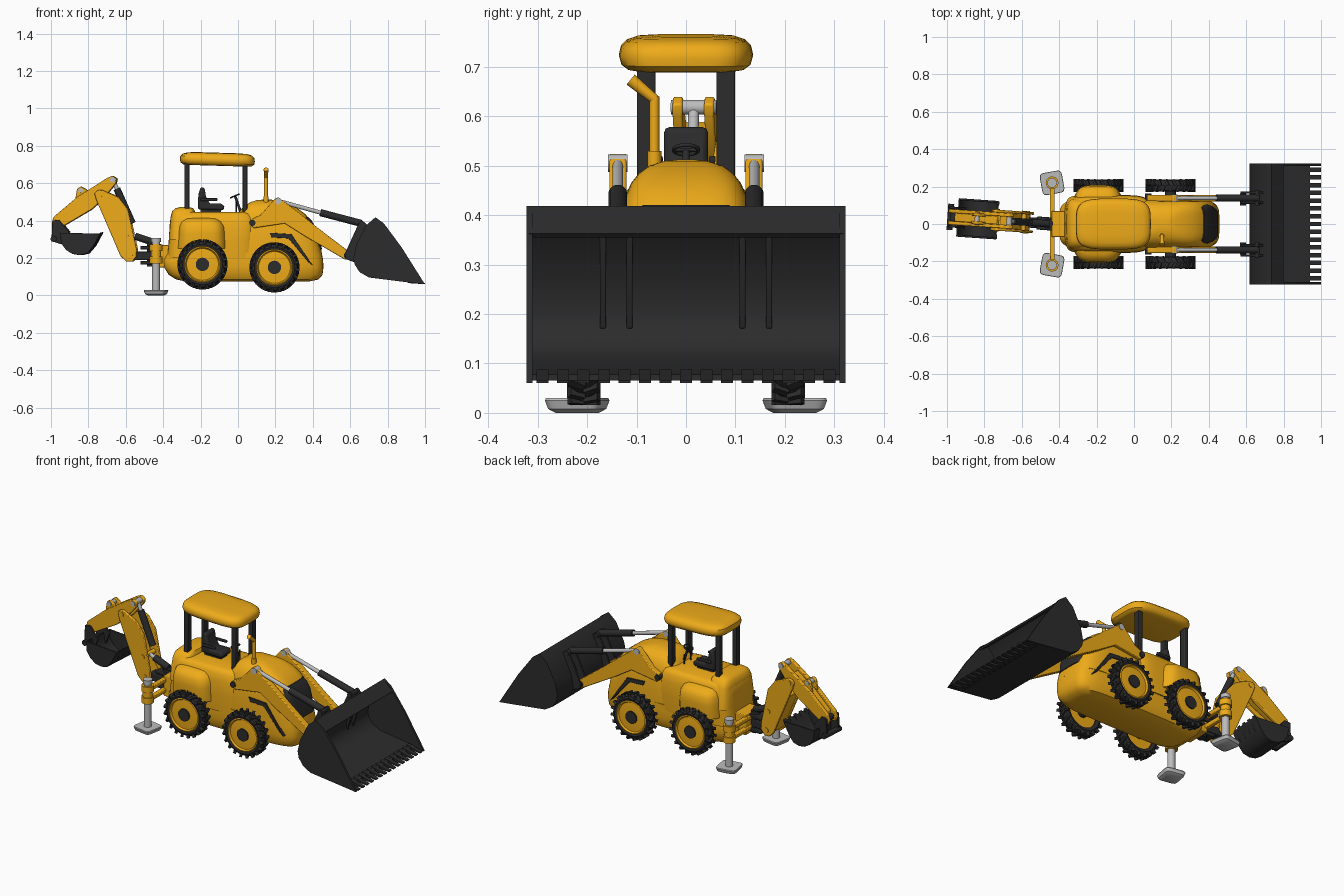
import bpy, bmesh, math
from mathutils import Vector, Matrix


def material(name, c):
    m = bpy.data.materials.new(name)
    m.diffuse_color = (*c, 1)
    return m


YEL = material("yellow paint", (0.86, 0.41, 0.01))
DARK = material("dark rubber", (0.025, 0.025, 0.025))
GREY = material("steel", (0.5, 0.5, 0.5))
SWING = (Matrix.Translation((-0.44, 0, 0)) @ Matrix.Rotation(math.radians(-4), 4, 'Z')
         @ Matrix.Translation((0.44, 0, 0)))


def finish(name, bm, mat, bevel=0, swing=False):
    bmesh.ops.recalc_face_normals(bm, faces=bm.faces)
    if swing:
        bm.transform(SWING)
    me = bpy.data.meshes.new(name)
    bm.to_mesh(me)
    bm.free()
    for p in me.polygons:
        p.use_smooth = True
    me.set_sharp_from_angle(angle=math.radians(38))
    me.materials.append(mat)
    ob = bpy.data.objects.new(name, me)
    bpy.context.collection.objects.link(ob)
    if bevel:
        b = ob.modifiers.new("bevel", 'BEVEL')
        b.width, b.segments = bevel, 2
    return ob


def skin(bm, rings, caps=True, closed=False):
    vs = [[bm.verts.new(p) for p in r] for r in rings]
    n = len(vs[0])
    for i in range(len(vs) if closed else len(vs) - 1):
        a, b = vs[i], vs[(i + 1) % len(vs)]
        for k in range(n):
            bm.faces.new((a[k], a[(k + 1) % n], b[(k + 1) % n], b[k]))
    if caps and not closed:
        bm.faces.new(vs[0])
        bm.faces.new(vs[-1])


# Stack of superellipse sections: (z, x0, x1, half width)
def loft(name, levels, mat, e=4, n=48, tilt=0):
    rings = []
    for z, x0, x1, hw in levels:
        r = []
        for k in range(n):
            t = 2 * math.pi * k / n
            c, s = math.cos(t), math.sin(t)
            x = (x0 + x1) / 2 + (x1 - x0) / 2 * math.copysign(abs(c) ** (2 / e), c)
            r.append((x, hw * math.copysign(abs(s) ** (2 / e), s), z + x * tilt))
        rings.append(r)
    bm = bmesh.new()
    skin(bm, rings)
    return finish(name, bm, mat)


# Side profile (x, z) extruded from y0 to y1
def plate(name, pts, y0, y1, mat, bevel=0.004, swing=False):
    bm = bmesh.new()
    skin(bm, [[(x, y, z) for x, z in pts] for y in (y0, y1)])
    return finish(name, bm, mat, bevel, swing)


def box(name, x, y, z, mat, bevel=0.004, swing=False):
    return plate(name, [(x[0], z[0]), (x[1], z[0]), (x[1], z[1]), (x[0], z[1])], *y, mat, bevel, swing)


def rod(name, p, q, r, mat, swing=False, n=20, r2=None):
    p, q = Vector(p), Vector(q)
    rot = (q - p).to_track_quat('Z', 'Y').to_matrix()
    ring = lambda c, rr: [c + rot @ Vector((rr * math.cos(2 * math.pi * k / n), rr * math.sin(2 * math.pi * k / n), 0))
                          for k in range(n)]
    bm = bmesh.new()
    skin(bm, [ring(p, r), ring(q, r if r2 is None else r2)])
    return finish(name, bm, mat, 0, swing)


# Revolve (radius, y) profile about a y axis
def lathe(bm, prof, cx, cz, n=48):
    skin(bm, [[(cx + r * math.cos(t), y, cz + r * math.sin(t)) for r, y in prof]
              for t in [2 * math.pi * k / n for k in range(n)]], closed=True)


# Body
loft("lower_hull", [(0.075, -0.28, 0.38, 0.09), (0.085, -0.33, 0.43, 0.12), (0.11, -0.37, 0.452, 0.135),
                    (0.15, -0.395, 0.457, 0.142), (0.19, -0.4, 0.455, 0.143), (0.23, -0.375, 0.447, 0.143)], YEL, 5)
loft("hood", [(0.2, -0.05, 0.453, 0.143), (0.25, -0.05, 0.444, 0.143), (0.31, -0.04, 0.428, 0.142),
              (0.36, -0.03, 0.41, 0.138), (0.4, -0.01, 0.388, 0.132), (0.435, 0.0, 0.36, 0.124), (0.465, 0.02, 0.32, 0.111),
              (0.485, 0.045, 0.28, 0.095), (0.5, 0.07, 0.24, 0.074), (0.509, 0.1, 0.205, 0.045), (0.512, 0.13, 0.18, 0.02)], YEL)
loft("rear_body", [(0.2, -0.378, 0.1, 0.15), (0.3, -0.37, 0.1, 0.155), (0.38, -0.365, 0.1, 0.152),
                   (0.42, -0.36, 0.09, 0.143), (0.437, -0.35, 0.08, 0.132), (0.445, -0.33, 0.06, 0.115)], YEL, 5)
loft("rear_hump", [(0.3, -0.37, -0.22, 0.15), (0.42, -0.36, -0.225, 0.135), (0.45, -0.352, -0.23, 0.12),
                   (0.466, -0.335, -0.24, 0.1), (0.472, -0.31, -0.26, 0.07)], YEL)
loft("rear_fenders", [(0.25, -0.33, -0.055, 0.2), (0.33, -0.325, -0.06, 0.208), (0.37, -0.32, -0.065, 0.203),
                      (0.395, -0.31, -0.08, 0.19), (0.41, -0.29, -0.1, 0.165), (0.416, -0.26, -0.13, 0.13)], YEL)
loft("grille", [(0.245, 0.25, 0.45, 0.085), (0.31, 0.25, 0.434, 0.1), (0.36, 0.25, 0.416, 0.105),
                (0.4, 0.25, 0.395, 0.1), (0.42, 0.25, 0.376, 0.09)], DARK, 7)

# Cab
loft("roof", [(0.69, -0.28, 0.06, 0.1), (0.693, -0.295, 0.075, 0.118), (0.703, -0.307, 0.087, 0.131),
              (0.72, -0.311, 0.09, 0.136), (0.738, -0.308, 0.087, 0.132), (0.75, -0.295, 0.075, 0.12),
              (0.757, -0.27, 0.05, 0.1), (0.76, -0.22, 0.0, 0.06)], YEL, 4, tilt=-0.03)
for s in (1, -1):
    for nm, x in (("rear", -0.273), ("front", 0.037)):
        box(nm + "_pillar", (x - 0.013, x + 0.013), (s * 0.062, s * 0.099), (0.4, 0.71), DARK)
box("seat_base", (-0.2, -0.09), (-0.03, 0.03), (0.43, 0.465), DARK)
plate("seat", [(-0.215, 0.46), (-0.08, 0.455), (-0.07, 0.475), (-0.09, 0.492), (-0.15, 0.49), (-0.172, 0.53),
               (-0.178, 0.575), (-0.2, 0.58), (-0.212, 0.54)], -0.044, 0.044, DARK, 0.01)
for s in (1, -1):
    box("armrest", (-0.2, -0.11), (s * 0.047, s * 0.06), (0.505, 0.52), DARK)
rod("steering_column", (0.02, 0, 0.43), (-0.015, 0, 0.53), 0.007, DARK)
bpy.ops.mesh.primitive_torus_add(location=(-0.017, 0, 0.532), rotation=(0, -0.4, 0), major_radius=0.025,
                                 minor_radius=0.004, major_segments=24, minor_segments=8)
bpy.context.object.name = "steering_wheel"
bpy.context.object.data.materials.append(DARK)
bpy.ops.object.shade_smooth()
rod("wheel_spoke", (-0.017, -0.024, 0.532), (-0.017, 0.024, 0.532), 0.004, DARK)
for y in (-0.03, 0.03):
    rod("lever", (-0.01, y, 0.43), (-0.01, y, 0.5), 0.004, DARK)

# Exhaust
rod("exhaust_pipe", (0.15, -0.064, 0.46), (0.15, -0.064, 0.64), 0.01, YEL)
rod("exhaust_base", (0.15, -0.064, 0.46), (0.15, -0.064, 0.53), 0.014, YEL)
rod("exhaust_outlet", (0.15, -0.062, 0.633), (0.15, -0.112, 0.674), 0.01, YEL, r2=0.013)

# Wheels with staggered lugs
for cx, cz in ((-0.19, 0.166), (0.195, 0.15)):
    rod("axle", (cx, -0.2, cz), (cx, 0.2, cz), 0.03, DARK)
    for s in (1, -1):
        bm = bmesh.new()
        lathe(bm, [(r, s * y) for r, y in ((0.09, 0.18), (0.108, 0.174), (0.12, 0.18), (0.125, 0.192), (0.125, 0.22),
                                           (0.12, 0.232), (0.108, 0.238), (0.095, 0.234), (0.09, 0.225))], cx, cz)
        for k in range(40):
            side = 1 if k % 2 else -1
            m = (Matrix.Translation((cx, s * (0.206 + side * 0.0155), cz)) @ Matrix.Rotation(k * math.pi / 20, 4, 'Y')
                 @ Matrix.Translation((0, 0, 0.123)) @ Matrix.Rotation(side * s * 0.5, 4, 'Z')
                 @ Matrix.Diagonal((0.015, 0.033, 0.022, 1)))
            bmesh.ops.create_cube(bm, size=1, matrix=m)
        finish("tyre", bm, DARK)
        bm = bmesh.new()
        lathe(bm, [(r, s * y) for r, y in ((0.001, 0.19), (0.095, 0.19), (0.097, 0.235), (0.091, 0.238), (0.085, 0.228),
                                           (0.045, 0.231), (0.001, 0.231))], cx, cz)
        finish("rim", bm, YEL)
        rod("hub", (cx, s * 0.2, cz), (cx, s * 0.238, cz), 0.036, DARK)

# Loader arms and cylinders
arm = [(0.06, 0.385), (0.075, 0.41), (0.12, 0.43), (0.195, 0.515), (0.215, 0.525), (0.235, 0.51), (0.31, 0.455),
       (0.435, 0.355), (0.6, 0.23), (0.6, 0.2), (0.575, 0.19), (0.36, 0.315), (0.25, 0.385), (0.085, 0.36)]
stripe = [(0.17, 0.335), (0.285, 0.328), (0.4, 0.16), (0.375, 0.18), (0.27, 0.305), (0.18, 0.31)]
for s in (1, -1):
    plate("loader_arm", arm, s * 0.12, s * 0.155, YEL)
    plate("side_stripe", stripe, s * 0.1, s * 0.147, DARK, 0.002)
    for x, z in ((0.077, 0.388), (0.583, 0.213)):
        rod("arm_pin", (x, s * 0.1, z), (x, s * 0.162, z), 0.017, DARK)
    rod("lift_pin", (0.215, s * 0.118, 0.505), (0.215, s * 0.158, 0.505), 0.018, GREY)
    rod("lift_rod", (0.22, s * 0.138, 0.504), (0.47, s * 0.138, 0.435), 0.011, GREY)
    rod("lift_barrel", (0.44, s * 0.138, 0.443), (0.66, s * 0.138, 0.385), 0.019, DARK)
    for y in (0.108, 0.162):
        plate("bucket_bracket", [(0.57, 0.22), (0.575, 0.195), (0.64, 0.17), (0.7, 0.37), (0.665, 0.4), (0.645, 0.385)],
              s * y, s * (y + 0.012), DARK, 0.002)
    rod("bucket_pin", (0.66, s * 0.1, 0.383), (0.66, s * 0.178, 0.383), 0.014, DARK)

# Loader bucket
outer = [(0.735, 0.418), (0.685, 0.375), (0.632, 0.27), (0.617, 0.2), (0.624, 0.165), (0.65, 0.125), (0.7, 0.096)]
plate("bucket_shell", outer + [(0.94, 0.066), (0.94, 0.078), (0.71, 0.11), (0.665, 0.135), (0.64, 0.17), (0.634, 0.2),
      (0.648, 0.265), (0.7, 0.365), (0.735, 0.395), (0.79, 0.355), (0.798, 0.363)], -0.318, 0.318, DARK, 0)
for s in (1, -1):
    plate("bucket_side", outer + [(0.999, 0.06), (0.875, 0.257), (0.78, 0.385)], s * 0.31, s * 0.323, DARK, 0)
for k in range(15):
    y = (k - 7) * 0.0415
    plate("bucket_tooth", [(0.91, 0.066), (0.999, 0.06), (0.999, 0.066), (0.91, 0.088)], y - 0.012, y + 0.012, DARK, 0)

# Stabilisers and rear frame
for z in (0.185, 0.245):
    box("rear_crossbar", (-0.45, -0.424), (-0.22, 0.22), (z - 0.012, z + 0.012), YEL)
box("frame_mount", (-0.44, -0.35), (-0.07, 0.07), (0.15, 0.27), YEL)
for s in (1, -1):
    y = s * 0.22
    rod("stabiliser_leg", (-0.438, y, 0.025), (-0.438, y, 0.3), 0.021, GREY)
    rod("stabiliser_cap", (-0.438, y, 0.285), (-0.438, y, 0.308), 0.026, GREY)
    for z in (0.172, 0.238):
        rod("stabiliser_collar", (-0.438, y, z), (-0.438, y, z + 0.035), 0.034, YEL)
    rod("stabiliser_tube", (-0.438, y, 0.17), (-0.438, y, 0.275), 0.027, YEL)
    foot = loft("stabiliser_foot", [(0, -0.04, 0.04, 0.04), (0.008, -0.054, 0.054, 0.054), (0.025, -0.06, 0.06, 0.06),
                                    (0.03, -0.058, 0.058, 0.058)], GREY, 6)
    foot.data.transform(Matrix.Translation((-0.438, y, 0)) @ Matrix.Rotation(s * 0.18, 4, 'Z'))

# Backhoe: kingpost, boom, dipper (all swung about the kingpost)
rod("kingpost", (-0.46, 0, 0.155), (-0.46, 0, 0.28), 0.027, DARK, True)
for z in (0.165, 0.245):
    box("kingpost_clevis", (-0.52, -0.43), (-0.035, 0.035), (z, z + 0.02), DARK, swing=True)
box("swing_link", (-0.59, -0.46), (-0.028, 0.028), (0.19, 0.235), DARK, swing=True)
boom = [(-0.765, 0.545), (-0.75, 0.562), (-0.725, 0.565), (-0.635, 0.525), (-0.585, 0.46), (-0.54, 0.255), (-0.538, 0.21),
        (-0.56, 0.182), (-0.595, 0.182), (-0.625, 0.21), (-0.755, 0.51)]
dipper = [(-0.985, 0.36), (-0.995, 0.385), (-0.985, 0.42), (-0.86, 0.525), (-0.7, 0.627), (-0.67, 0.64), (-0.645, 0.625),
          (-0.65, 0.6), (-0.72, 0.515), (-0.78, 0.46), (-0.95, 0.36)]
for s in (1, -1):
    plate("boom_side", boom, s * 0.042, s * 0.056, YEL, swing=True)
    plate("dipper_side", dipper, s * 0.022, s * 0.042, YEL, swing=True)
    plate("dipper_bracket", [(-0.87, 0.51), (-0.86, 0.57), (-0.84, 0.583), (-0.815, 0.57), (-0.79, 0.55)],
          s * 0.014, s * 0.03, YEL, swing=True)
plate("boom_web", [(-0.72, 0.45), (-0.66, 0.44), (-0.6, 0.3), (-0.555, 0.22), (-0.59, 0.195), (-0.62, 0.215)],
      -0.043, 0.043, YEL, swing=True)
plate("dipper_web", [(-0.96, 0.385), (-0.96, 0.42), (-0.85, 0.515), (-0.73, 0.59), (-0.745, 0.51), (-0.8, 0.465)],
      -0.023, 0.023, YEL, swing=True)
for x, z, w, r in ((-0.735, 0.54, 0.06, 0.014), (-0.668, 0.618, 0.046, 0.015), (-0.84, 0.562, 0.034, 0.013),
                   (-0.965, 0.385, 0.055, 0.018), (-0.575, 0.215, 0.06, 0.016), (-0.59, 0.33, 0.06, 0.013)):
    rod("backhoe_pin", (x, -w, z), (x, w, z), r, DARK if w == 0.055 else GREY if w < 0.05 else YEL, True)
rod("dipper_rod", (-0.668, 0, 0.618), (-0.635, 0, 0.54), 0.011, GREY, True)
rod("dipper_barrel", (-0.648, 0, 0.57), (-0.565, 0, 0.385), 0.019, DARK, True)
rod("boom_rod", (-0.59, 0, 0.33), (-0.53, 0, 0.31), 0.011, GREY, True)
rod("boom_barrel", (-0.55, 0, 0.317), (-0.455, 0, 0.285), 0.019, DARK, True)

# Backhoe bucket
low = [(-0.945, 0.335), (-0.94, 0.28), (-0.915, 0.245), (-0.88, 0.222), (-0.84, 0.215), (-0.8, 0.225), (-0.77, 0.26), (-0.73, 0.33)]
inner = [(x * 0.93 - 0.0588, (z - 0.335) * 0.9 + 0.335) for x, z in low]
plate("dig_bucket_shell", low + inner[::-1], -0.1, 0.1, DARK, 0, True)
for s in (1, -1):
    plate("dig_bucket_side", low, s * 0.092, s * 0.103, DARK, 0.002, True)
    plate("dig_bucket_lug", [(-0.99, 0.4), (-0.955, 0.405), (-0.9, 0.34), (-0.93, 0.27), (-0.995, 0.29)],
          s * 0.044, s * 0.056, DARK, 0.002, True)
for k in range(5):
    y = (k - 2) * 0.044
    plate("dig_bucket_tooth", [(-0.765, 0.265), (-0.727, 0.338), (-0.745, 0.325)], y - 0.012, y + 0.012, DARK, 0, True)
rod("dig_bucket_link", (-0.983, -0.07, 0.302), (-0.983, 0.07, 0.302), 0.016, DARK, True)
